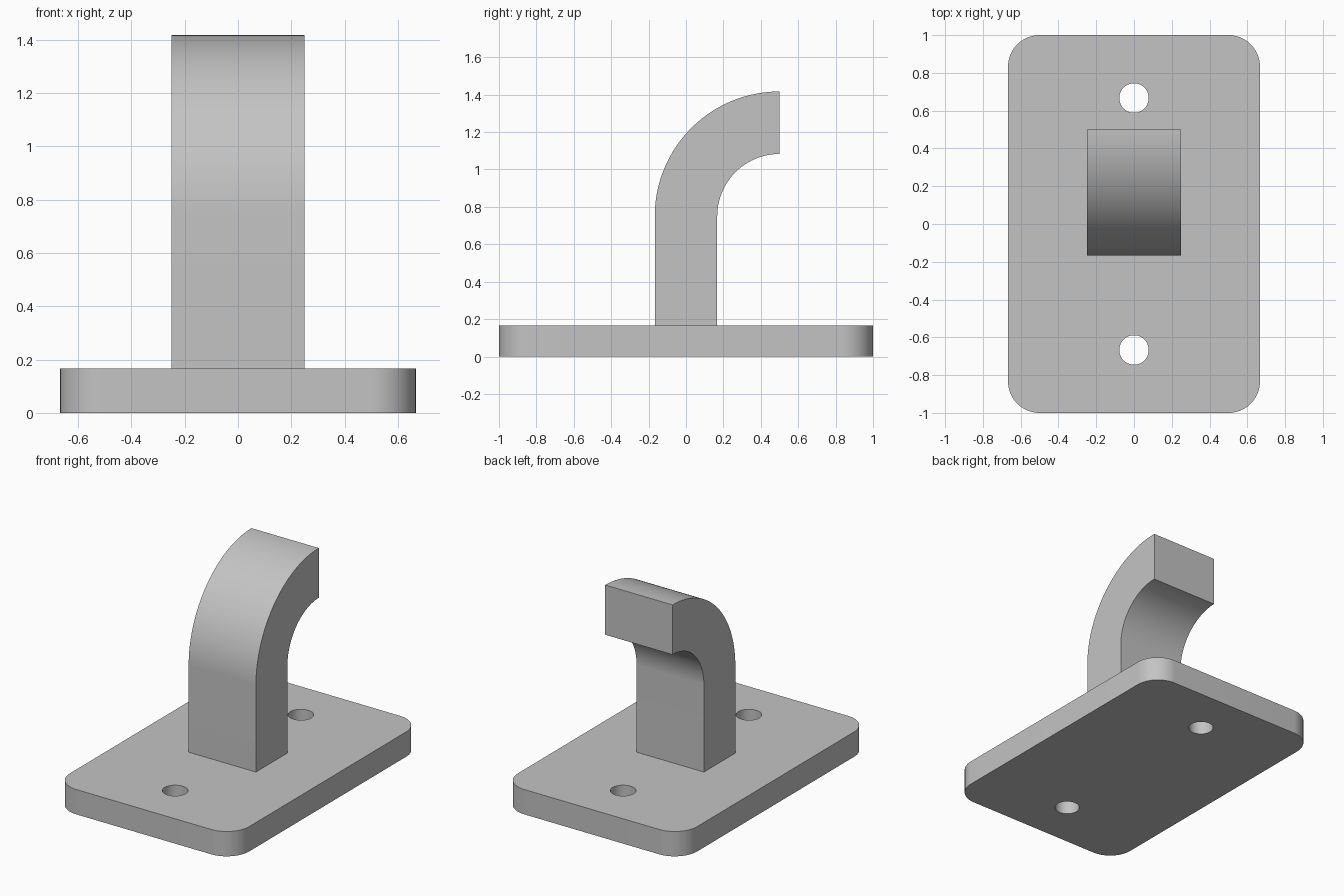
import bpy, bmesh
from math import sin, cos, pi, radians
from mathutils import Matrix

cube = bpy.data.objects.get("Cube")
if cube:
    bpy.data.objects.remove(cube, do_unlink=True)

grey = bpy.data.materials.new("plain_grey")
grey.use_nodes = True
colour = (0.55, 0.55, 0.55, 1)
grey.diffuse_color = colour
grey.node_tree.nodes["Principled BSDF"].inputs["Base Color"].default_value = colour


def arc(cx, cy, r, start, end, steps):
    """Points on an arc, angles in degrees."""
    angles = [radians(start + (end - start) * i / steps) for i in range(steps + 1)]
    return [(cx + r * cos(a), cy + r * sin(a)) for a in angles]


def prism(name, loops, depth, matrix):
    """Extrude a filled outline (further loops are holes) centred on its plane."""
    curve = bpy.data.curves.new(name, "CURVE")
    curve.dimensions = "2D"
    curve.fill_mode = "BOTH"
    curve.extrude = depth / 2
    for points in loops:
        spline = curve.splines.new("POLY")
        spline.points.add(len(points) - 1)
        for p, (u, v) in zip(spline.points, points):
            p.co = (u, v, 0, 1)
        spline.use_cyclic_u = True
    temp = bpy.data.objects.new(name + "_outline", curve)
    bpy.context.collection.objects.link(temp)
    bpy.context.view_layer.update()
    mesh = bpy.data.meshes.new_from_object(
        temp.evaluated_get(bpy.context.evaluated_depsgraph_get()))
    bpy.data.objects.remove(temp, do_unlink=True)

    # weld caps to walls and place the part
    bm = bmesh.new()
    bm.from_mesh(mesh)
    bmesh.ops.remove_doubles(bm, verts=bm.verts, dist=0.0001)
    bmesh.ops.transform(bm, matrix=matrix, verts=bm.verts)
    bmesh.ops.recalc_face_normals(bm, faces=bm.faces)
    bm.to_mesh(mesh)
    bm.free()
    mesh.materials.clear()
    mesh.materials.append(grey)
    obj = bpy.data.objects.new(name, mesh)
    bpy.context.collection.objects.link(obj)
    bpy.ops.object.select_all(action="DESELECT")
    obj.select_set(True)
    bpy.context.view_layer.objects.active = obj
    bpy.ops.object.shade_smooth_by_angle(angle=radians(30))
    return obj


# Mounting plate: rounded rectangle with two screw holes
half_x, half_y, thick, corner = 0.667, 1.0, 0.167, 0.167
outline = []
for i, (sx, sy) in enumerate([(1, 1), (-1, 1), (-1, -1), (1, -1)]):
    outline += arc(sx * (half_x - corner), sy * (half_y - corner), corner,
                   90 * i, 90 * i + 90, 16)
holes = [arc(0, y, 0.078, 0, 360, 48)[:-1] for y in (-0.667, 0.667)]
prism("mounting_plate", [outline] + holes, thick, Matrix.Translation((0, 0, thick / 2)))

# Hook arm: upright post bending backwards through a quarter turn
bend_y, bend_z = 0.5, 0.75
side = [(0.167, thick), (-0.167, thick)]
side += arc(bend_y, bend_z, 0.667, 180, 90, 40)
side += arc(bend_y, bend_z, 0.333, 90, 180, 40)
to_side = Matrix(((0, 0, 1, 0), (1, 0, 0, 0), (0, 1, 0, 0), (0, 0, 0, 1)))
prism("hook_arm", [side], 0.5, to_side)
